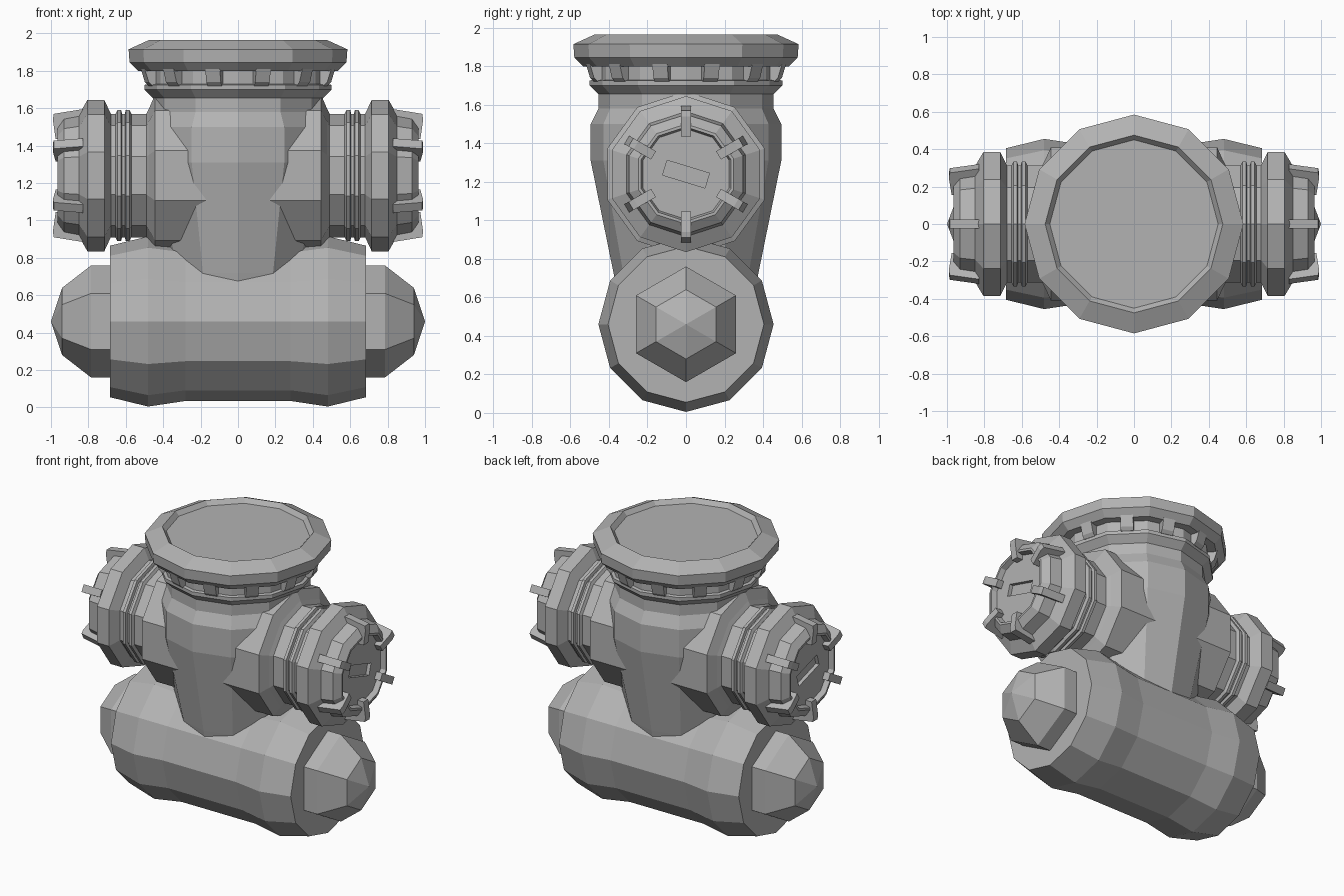
import bpy, bmesh, math
from mathutils import Matrix, Vector

cube = bpy.data.objects.get("Cube")
if cube:
    bpy.data.objects.remove(cube)

grey = bpy.data.materials.new("plain grey")
grey.use_nodes = True
GREY = (0.45, 0.45, 0.45, 1)
grey.diffuse_color = GREY
grey.node_tree.nodes["Principled BSDF"].inputs["Base Color"].default_value = GREY

# Local z is the turning axis; ALONG_X lays it on x with the first corner up
UPRIGHT = Matrix.Identity(4)
SWAP = Matrix(((0, 0, 1, 0), (0, 1, 0, 0), (1, 0, 0, 0), (0, 0, 0, 1)))
BARREL_Z, ARM_Z = 0.46, 1.24


def along_x(height):
    return Matrix.Translation((0, 0, height)) @ SWAP


def finish(name, bm, frame, mirrored=False):
    bm.transform(frame)
    bmesh.ops.recalc_face_normals(bm, faces=bm.faces)
    mesh = bpy.data.meshes.new(name)
    bm.to_mesh(mesh)
    bm.free()
    mesh.materials.append(grey)
    obj = bpy.data.objects.new(name, mesh)
    bpy.context.collection.objects.link(obj)
    if mirrored:
        mirror = obj.modifiers.new("both sides", 'MIRROR')
        mirror.use_axis = (True, False, False)
        mirror.use_clip = False
        mirror.use_mirror_merge = False
    return obj


def lathe(name, profile, sides, frame, mirrored=False):
    """Turn (height, radius) points into a closed faceted solid."""
    bm = bmesh.new()
    rings = []
    for h, r in profile:
        if r == 0:
            rings.append([bm.verts.new((0, 0, h))])
            continue
        turn = [2 * math.pi * i / sides for i in range(sides)]
        rings.append([bm.verts.new((r * math.cos(t), r * math.sin(t), h)) for t in turn])
    for a, b in zip(rings, rings[1:]):
        for i in range(sides):
            j = (i + 1) % sides
            if len(b) == 1:
                bm.faces.new((a[i], a[j], b[0]))
            else:
                bm.faces.new((a[i], a[j], b[j], b[i]))
    for end in (rings[0], rings[-1]):
        if len(end) > 1:
            bm.faces.new(end)
    return finish(name, bm, frame, mirrored)


def fins(name, profile, width, count, offset, frame, mirrored=False):
    """Repeat a flat (height, radius) outline of some width around the axis."""
    bm = bmesh.new()
    for k in range(count):
        spin = Matrix.Rotation(offset + 2 * math.pi * k / count, 4, 'Z')
        sides = [[bm.verts.new(spin @ Vector((r, s * width / 2, h))) for h, r in profile]
                 for s in (-1, 1)]
        for side in sides:
            bm.faces.new(side)
        n = len(profile)
        for i in range(n):
            j = (i + 1) % n
            bm.faces.new((sides[0][i], sides[0][j], sides[1][j], sides[1][i]))
    return finish(name, bm, frame, mirrored)


# Lower barrel and its pointed ends
half = [(0.28, 0.425), (0.48, 0.455), (0.685, 0.405)]
lathe("lower_barrel", [(-h, r) for h, r in reversed(half)] + half, 12, along_x(BARREL_Z))
lathe("barrel_tip", [(0.66, 0.30), (0.785, 0.30), (0.94, 0.18), (1.0, 0)], 6,
      along_x(BARREL_Z), True)

# Upright column
lathe("column", [(0.5, 0.325), (0.72, 0.375), (1.31, 0.495), (1.5, 0.495),
                 (1.58, 0.455), (1.68, 0.455)], 12, UPRIGHT)

# Neck, and lid with a shallow recessed top
lathe("neck", [(1.655, 0.455), (1.70, 0.50), (1.725, 0.50), (1.73, 0.48), (1.84, 0.48)],
      12, UPRIGHT)
lathe("lid", [(1.80, 0.46), (1.80, 0.535), (1.845, 0.58), (1.915, 0.585), (1.965, 0.475),
              (1.935, 0.45)], 12, UPRIGHT)
fins("neck_rib", [(1.72, 0.44), (1.72, 0.485), (1.74, 0.505), (1.82, 0.53), (1.82, 0.44)],
     0.08, 12, math.pi / 12, UPRIGHT)

# Side arms with double collar rings
lathe("side_arm", [(0, 0.43), (0.445, 0.43), (0.475, 0.36), (0.49, 0.33), (0.57, 0.33),
                   (0.58, 0.35), (0.60, 0.35), (0.605, 0.33), (0.62, 0.33), (0.625, 0.35),
                   (0.645, 0.35), (0.655, 0.33), (0.72, 0.33)], 10, along_x(ARM_Z), True)

# End caps with a sunken face
cap = lathe("end_cap", [(0.68, 0.33), (0.715, 0.405), (0.805, 0.405), (0.85, 0.325),
                        (0.93, 0.31), (0.965, 0.26), (0.965, 0.245), (0.93, 0.235)],
            10, along_x(ARM_Z))

# Tilted slot cut into the cap face
bm = bmesh.new()
bmesh.ops.create_cube(bm, size=1)
bmesh.ops.scale(bm, vec=(0.08, 0.23, 0.08), verts=bm.verts)
place = Matrix.Translation((0.945, 0, ARM_Z)) @ Matrix.Rotation(math.radians(-17), 4, 'X')
cutter = finish("slot_cutter", bm, place)
cutter.hide_render = True
cut = cap.modifiers.new("slot", 'BOOLEAN')
cut.operation = 'DIFFERENCE'
cut.solver = 'EXACT'
cut.object = cutter
bpy.context.view_layer.objects.active = cap
bpy.ops.object.modifier_apply(modifier=cut.name)
bpy.data.objects.remove(cutter)
mirror = cap.modifiers.new("both sides", 'MIRROR')
mirror.use_mirror_merge = False

# Clips hooked over the cap rims
fins("cap_clip", [(0.83, 0.30), (0.83, 0.355), (0.985, 0.33), (0.99, 0.30), (0.975, 0.195),
                  (0.925, 0.195), (0.925, 0.28)], 0.05, 6, 0, along_x(ARM_Z), True)
